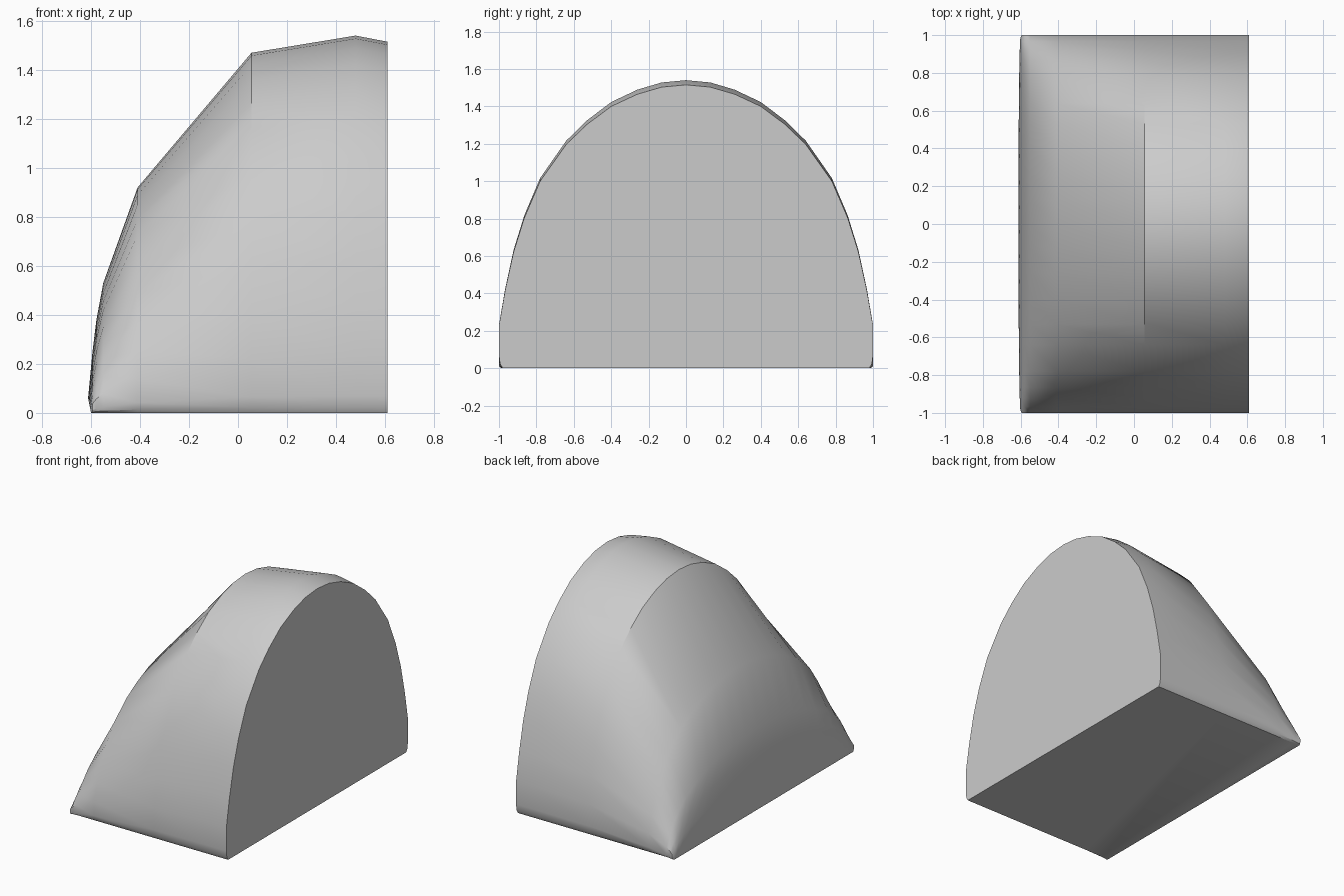
import bpy
import bmesh
import math

cube = bpy.data.objects.get("Cube")
if cube:
    bpy.data.objects.remove(cube, do_unlink=True)

# Half arch (y, height share), from the base corner up to the crown
HALF = [(.98, 0), (.994, .015), (1, .045), (1, .15), (.967, .275), (.922, .41),
        (.865, .53), (.78, .66), (.64, .79), (.53, .86), (.40, .924),
        (.26, .967), (.13, .992)]
ARCH = HALF + [(0, 1)] + [(-y, z) for y, z in reversed(HALF)]

# Stations along the shell (x, crown height)
STATIONS = [(-.612, .06), (-.594, .25), (-.578, .38), (-.55, .53), (-.41, .92),
            (.055, 1.47), (.48, 1.54), (.61, 1.515)]

bm = bmesh.new()
rings = []
for i, (x, h) in enumerate(STATIONS):
    ring = []
    for y, z in ARCH:
        # the low lip curves back to the base corners
        px = -.6 + (x + .6) * z if i == 0 else x
        py = max(-.985, min(.985, y)) if i == 0 else y
        ring.append(bm.verts.new((px, py, z * h)))
    rings.append(ring)

# Skin, floor and the two end faces
for a, b in zip(rings, rings[1:]):
    for k in range(len(ARCH) - 1):
        bm.faces.new((a[k], a[k + 1], b[k + 1], b[k]))
bm.faces.new([r[0] for r in rings] + [r[-1] for r in reversed(rings)])
bm.faces.new(rings[0])
bm.faces.new(rings[-1])
bmesh.ops.recalc_face_normals(bm, faces=bm.faces[:])

mesh = bpy.data.meshes.new("arched_shell")
bm.to_mesh(mesh)
bm.free()
shell = bpy.data.objects.new("arched_shell", mesh)
bpy.context.collection.objects.link(shell)

# Plain grey finish
grey = bpy.data.materials.new("light_grey")
grey.use_nodes = True
colour = (.6, .6, .6, 1)
grey.diffuse_color = colour
grey.node_tree.nodes["Principled BSDF"].inputs["Base Color"].default_value = colour
mesh.materials.append(grey)

bpy.ops.object.select_all(action='DESELECT')
shell.select_set(True)
bpy.context.view_layer.objects.active = shell
bpy.ops.object.shade_smooth_by_angle(angle=math.radians(32))
